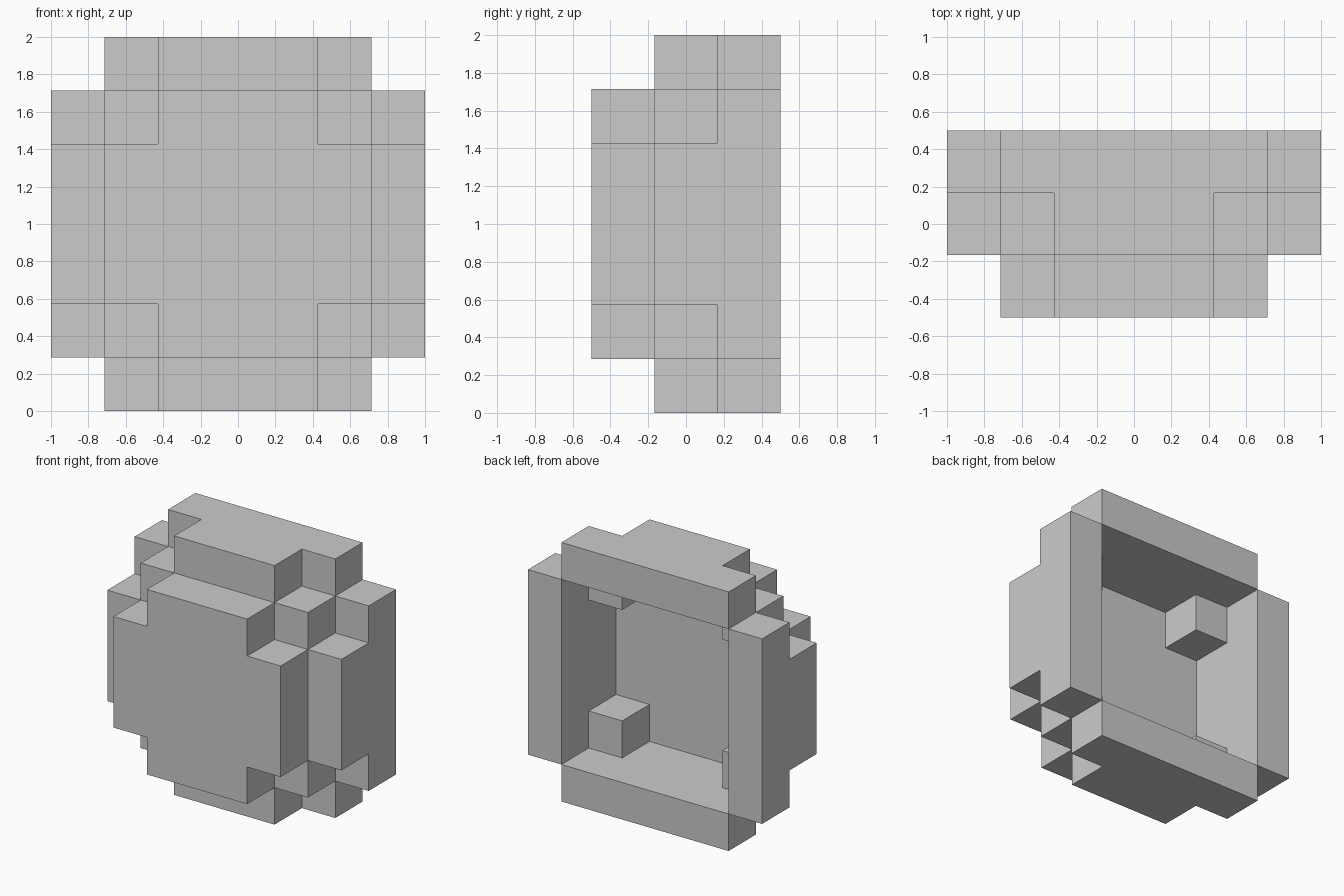
import bpy, bmesh, math
from mathutils import Vector

if "Cube" in bpy.data.objects:
    bpy.data.objects.remove(bpy.data.objects["Cube"])

# Block layers from front to back (columns along x, rows along z)
FRONT = [".......", "..###..", ".#####.", ".#####.", ".#####.", "..###..", "......."]
MIDDLE = ["..###..", ".#...#.", "#.....#", "#.....#", "#.....#", ".#...#.", "..###.."]
BACK = [".#####.", "#.....#", "#.....#", "#.....#", "#.....#", "#.....#", ".#####."]
CELL = Vector((2 / 7, 1 / 3, 2 / 7))
ORIGIN = Vector((-1, -0.5, 0))

filled = {(x, y, z)
          for y, layer in enumerate((FRONT, MIDDLE, BACK))
          for z, row in enumerate(layer)
          for x, c in enumerate(row) if c == "#"}


def build_blocks(name, cells):
    """Skin a set of blocks, keeping only the exposed faces."""
    bm = bmesh.new()
    corners = {}

    def vert(p):
        if p not in corners:
            corners[p] = bm.verts.new(ORIGIN + Vector(a * b for a, b in zip(p, CELL)))
        return corners[p]

    for cell in sorted(cells):
        for axis in range(3):
            u, v = (axis + 1) % 3, (axis + 2) % 3
            for side in (0, 1):
                neighbour = list(cell)
                neighbour[axis] += 2 * side - 1
                if tuple(neighbour) in cells:
                    continue
                loop = []
                for du, dv in ((0, 0), (1, 0), (1, 1), (0, 1)):
                    p = list(cell)
                    p[axis] += side
                    p[u] += du
                    p[v] += dv
                    loop.append(vert(tuple(p)))
                bm.faces.new(loop if side else loop[::-1])

    # Merge coplanar squares into clean flat faces
    bmesh.ops.dissolve_limit(bm, angle_limit=math.radians(1),
                             verts=bm.verts[:], edges=bm.edges[:])
    mesh = bpy.data.meshes.new(name)
    bm.to_mesh(mesh)
    bm.free()
    obj = bpy.data.objects.new(name, mesh)
    bpy.context.collection.objects.link(obj)
    return obj


# Hollow half shell, open at the back
build_blocks("stepped_shell", filled)
